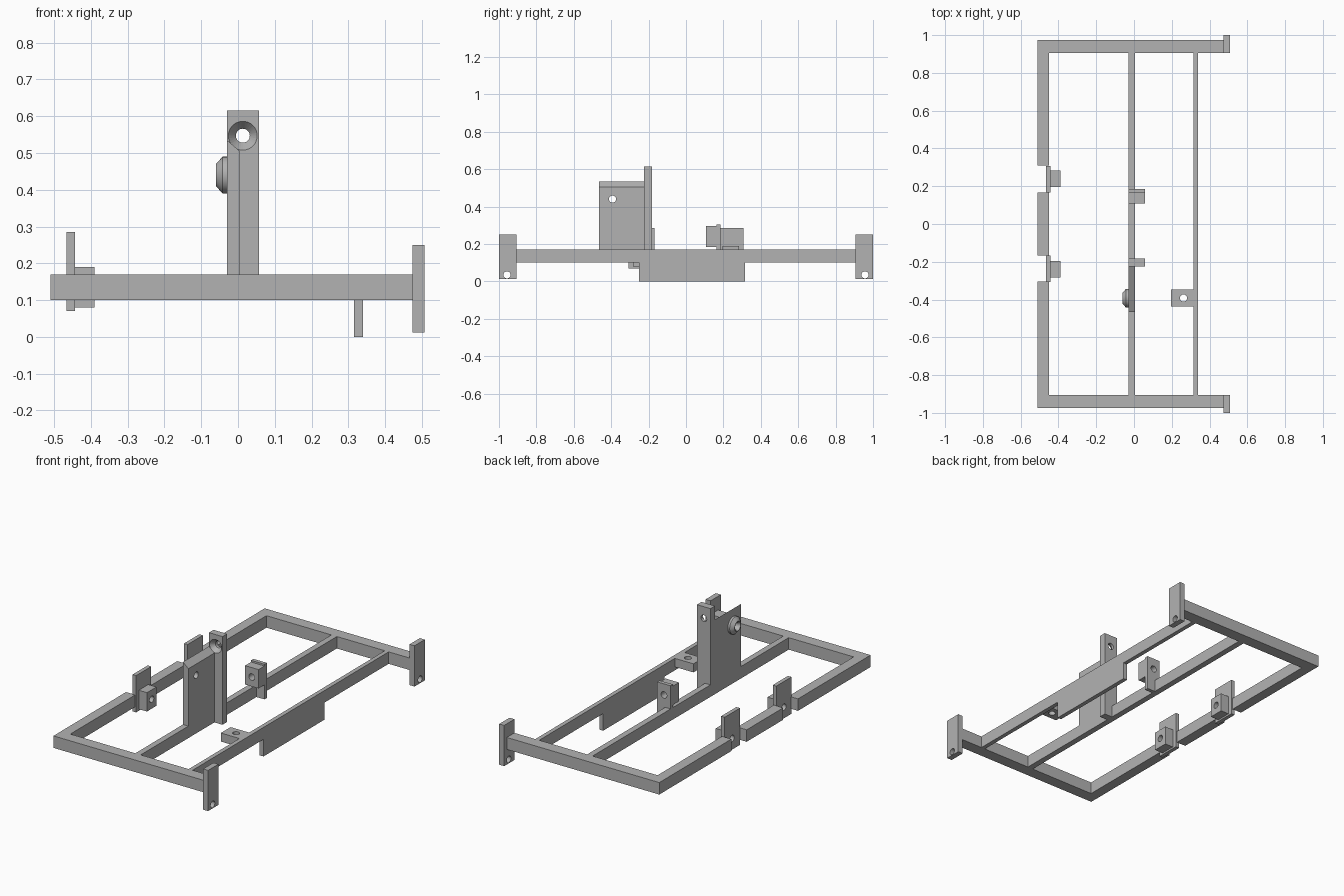
import bpy, bmesh, math
from mathutils import Matrix, Vector

if "Cube" in bpy.data.objects:
    bpy.data.objects.remove(bpy.data.objects["Cube"], do_unlink=True)

grey = bpy.data.materials.new("plain_grey")
grey.use_nodes = True
COLOUR = (0.45, 0.45, 0.45, 1)
grey.diffuse_color = COLOUR
grey.node_tree.nodes["Principled BSDF"].inputs["Base Color"].default_value = COLOUR


def finish(name, bm):
    bmesh.ops.recalc_face_normals(bm, faces=bm.faces)
    mesh = bpy.data.meshes.new(name)
    bm.to_mesh(mesh)
    bm.free()
    mesh.materials.append(grey)
    obj = bpy.data.objects.new(name, mesh)
    bpy.context.collection.objects.link(obj)
    return obj


def box(name, x, y, z):
    """Box from its (low, high) range on each axis."""
    bm = bmesh.new()
    bmesh.ops.create_cube(bm, size=1)
    for v in bm.verts:
        v.co = [r[0] if c < 0 else r[1] for c, r in zip(v.co, (x, y, z))]
    return finish(name, bm)


def select_only(obj):
    bpy.ops.object.select_all(action='DESELECT')
    obj.select_set(True)
    bpy.context.view_layer.objects.active = obj


def drill(obj, centre, axis, r1=0.019, r2=None, depth=0.4):
    """Cut a round or tapered hole, r1 at the low end of the axis."""
    bm = bmesh.new()
    turn = Vector((0, 0, 1)).rotation_difference(Vector(axis)).to_matrix().to_4x4()
    bmesh.ops.create_cone(bm, cap_ends=True, segments=32, radius1=r1,
                          radius2=r1 if r2 is None else r2, depth=depth,
                          matrix=Matrix.Translation(centre) @ turn)
    cutter = finish("hole_cutter", bm)
    cutter.hide_render = True
    mod = obj.modifiers.new("hole", 'BOOLEAN')
    mod.operation = 'DIFFERENCE'
    mod.solver = 'EXACT'
    mod.object = cutter
    select_only(obj)
    bpy.ops.object.modifier_apply(modifier=mod.name)
    bpy.data.objects.remove(cutter, do_unlink=True)
    smooth(obj)


def smooth(obj):
    select_only(obj)
    bpy.ops.object.shade_smooth_by_angle(angle=math.radians(30))


def span(s, a, b):
    """Range mirrored to side s."""
    return tuple(sorted((s * a, s * b)))


X, Y, Z = (1, 0, 0), (0, 1, 0), (0, 0, 1)
BAR = (0.10, 0.17)
MID = (-0.03, 0.005)
POST = (-0.03, 0.057)
RAIL = (0.315, 0.34)

# Outer frame, end plates and side brackets, mirrored front to back
for s, end in ((-1, "front"), (1, "back")):
    box(end + "_bar", (-0.51, 0.475), span(s, 0.905, 0.975), BAR)
    inner = 0.305 if s < 0 else 0.31
    box(end + "_side_bar", (-0.51, -0.45), span(s, inner, 0.905), BAR)

    plate = box(end + "_end_plate", (0.475, 0.507), span(s, 0.905, 1), (0.012, 0.25))
    drill(plate, (0.49, s * 0.957, 0.035), X)

    bracket = box(end + "_bracket_plate", (-0.466, -0.443), span(s, 0.168, 0.308), (0.07, 0.285))
    block = box(end + "_bracket_block", (-0.443, -0.39), span(s, 0.195, 0.283), (0.08, 0.19))
    for part in (bracket, block):
        drill(part, (-0.43, s * 0.239, 0.135), X)
box("middle_side_bar", (-0.51, -0.45), (-0.168, 0.168), BAR)

# Long inner bars
box("middle_bar", MID, (-0.905, 0.905), BAR)
box("inner_rail", RAIL, (-0.905, 0.905), BAR)
box("rail_skirt", RAIL, (-0.25, 0.315), (0, 0.10))

# Drilled tab on the rail
tab = box("rail_tab", (0.195, 0.315), (-0.437, -0.347), (0.12, 0.17))
drill(tab, (0.262, -0.392, 0.145), Z)

# Upright post with a countersunk hole
post = box("post", POST, (-0.225, -0.183), (0.10, 0.615))
drill(post, (0.013, -0.204, 0.547), Y)
drill(post, (0.013, -0.213, 0.547), Y, 0.04, 0.019, 0.026)

# Web plate with a sloping top
web = box("web_plate", MID, (-0.465, -0.225), (0.17, 0.535))
for v in web.data.vertices:
    if v.co.z > 0.5 and v.co.x > 0:
        v.co.z = 0.505
drill(web, (0, -0.393, 0.44), X)

# Tapered boss turned around the web hole
bm = bmesh.new()
profile = [(-0.03, 0.019), (-0.045, 0.019), (-0.06, 0.026),
           (-0.06, 0.03), (-0.042, 0.05), (-0.03, 0.05)]
ring = [bm.verts.new((x, -0.393, 0.44 + r)) for x, r in profile]
edges = [bm.edges.new((ring[i - 1], ring[i])) for i in range(len(ring))]
bmesh.ops.spin(bm, geom=ring + edges, cent=(0, -0.393, 0.44), axis=X,
               angle=math.tau, steps=32, use_duplicate=False)
bmesh.ops.remove_doubles(bm, verts=bm.verts, dist=0.0005)
smooth(finish("web_boss", bm))

# Drilled catch block on the middle bar
catch_plate = box("catch_plate", POST, (0.163, 0.185), (0.10, 0.305))
catch_block = box("catch_block", POST, (0.108, 0.163), (0.185, 0.295))
for part in (catch_plate, catch_block):
    drill(part, (0.013, 0.15, 0.24), Y)
